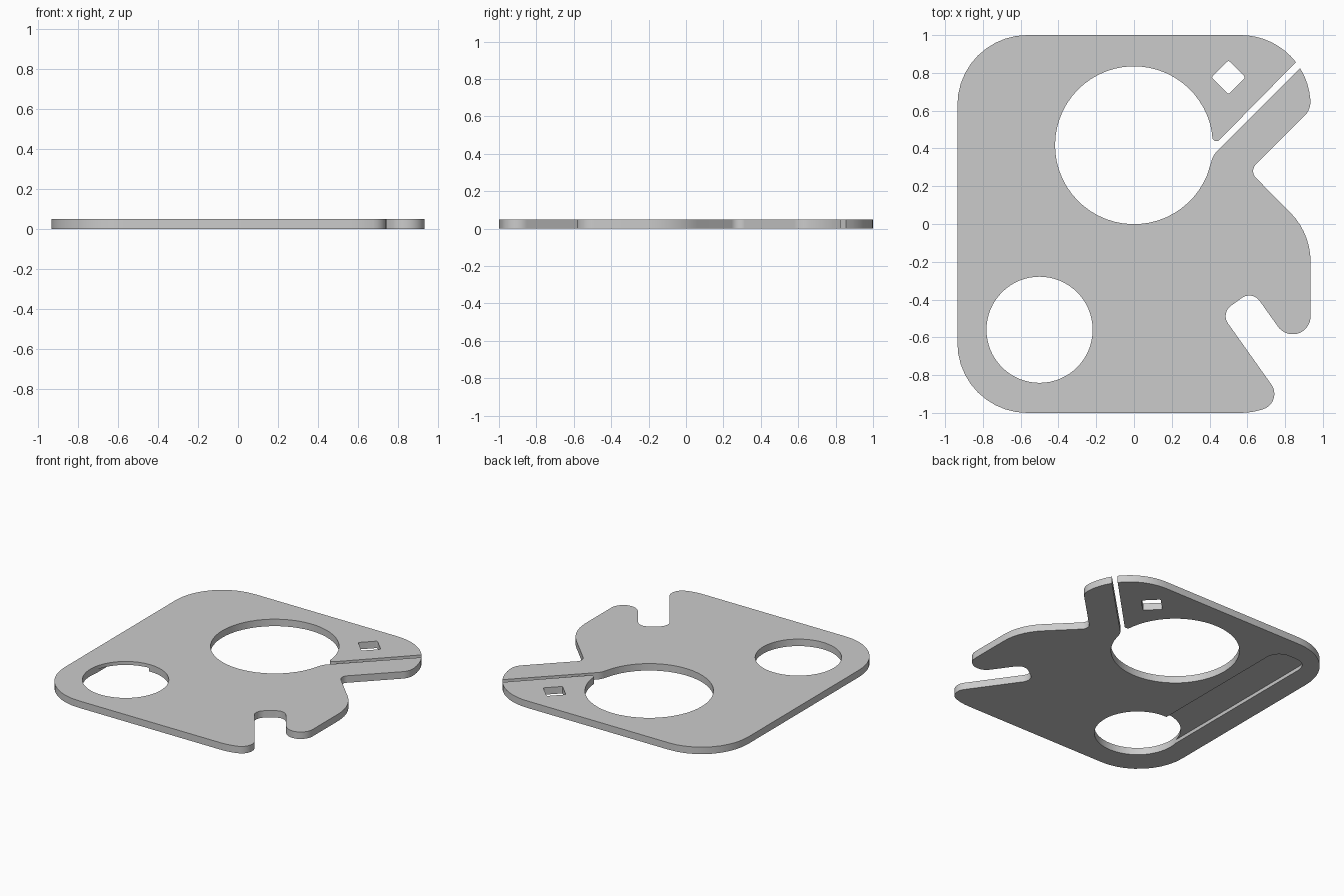
import bpy, bmesh
from math import cos, sin, pi, radians, tan, ceil
from mathutils import Vector

if "Cube" in bpy.data.objects:
    bpy.data.objects.remove(bpy.data.objects["Cube"])

T = 0.05  # plate thickness


def arc(cx, cy, r, a0, a1, n):
    """Points on an arc, as sharp profile corners."""
    return [(cx + r * cos(radians(a0 + (a1 - a0) * i / n)),
             cy + r * sin(radians(a0 + (a1 - a0) * i / n)), 0) for i in range(n + 1)]


def rounded(profile):
    """Turn (x, y, radius) corners into a filleted outline."""
    out = []
    for i, (x, y, r) in enumerate(profile):
        p = Vector((x, y))
        if r == 0:
            out.append(p)
            continue
        a = (Vector(profile[i - 1][:2]) - p).normalized()
        b = (Vector(profile[(i + 1) % len(profile)][:2]) - p).normalized()
        half = a.angle(b) / 2
        c = p + (a + b).normalized() * (r / sin(half))
        start = p + a * (r / tan(half)) - c
        end = p + b * (r / tan(half)) - c
        sweep = pi - 2 * half
        n = max(4, ceil(sweep / radians(9)))
        for k in range(n + 1):
            t = k / n
            out.append(c + (start * sin((1 - t) * sweep) + end * sin(t * sweep)) / sin(sweep))
    return out


def prism(name, profile, z0, z1):
    bm = bmesh.new()
    face = bm.faces.new([bm.verts.new((p.x, p.y, z0)) for p in rounded(profile)])
    ext = bmesh.ops.extrude_face_region(bm, geom=[face])
    top = [v for v in ext["geom"] if isinstance(v, bmesh.types.BMVert)]
    bmesh.ops.translate(bm, verts=top, vec=(0, 0, z1 - z0))
    bmesh.ops.recalc_face_normals(bm, faces=bm.faces)
    mesh = bpy.data.meshes.new(name)
    bm.to_mesh(mesh)
    bm.free()
    obj = bpy.data.objects.new(name, mesh)
    bpy.context.collection.objects.link(obj)
    return obj


# Outer outline, running through the slit and around the large hole
outline = [(-0.935, 1, 0.37), (-0.935, -1, 0.37)]
outline += arc(0.565, -0.63, 0.37, -90, -72, 3)                    # bottom edge
outline += [(0.794, -0.944, 0.085),                                # hook notch
            (0.459, -0.472, 0.067), (0.626, -0.352, 0.067),
            (0.935, -0.786, 0.095)]
outline += arc(0.565, -0.2, 0.37, 0, 45, 7)                        # right shoulder
outline += [(0.61, 0.28, 0.05), (0.934, 0.604, 0.1)]               # V notch
outline += arc(0.565, 0.63, 0.37, 4, 31.8, 4)                      # corner below slit
outline += [(0.42, 0.365, 0.1)]                                    # slit mouth
outline += arc(0, 0.417, 0.418, -22, -351, 52)                     # large hole
outline += [(0.418, 0.41, 0.022)]
outline += arc(0.565, 0.63, 0.37, 37.8, 90, 8)                     # corner above slit
plate = prism("plate", outline, 0, T)

# Cutters: round hole, diamond hole, shallow groove in the underside
cutters = [
    prism("round_hole_cutter", arc(-0.5, -0.56, 0.281, 0, 354.375, 63), -0.1, 0.15),
    prism("diamond_hole_cutter", [(0.5 + dx, 0.776 + dy, 0.01) for dx, dy in
          ((0.09, 0), (0, 0.09), (-0.09, 0), (0, -0.09))], -0.1, 0.15),
    prism("groove_cutter", [(-0.775, -0.56, 0), (-0.51, -0.56, 0),
          (-0.51, 0.84, 0.1), (-0.775, 0.84, 0.1)], -0.1, 0.025),
]
bpy.context.view_layer.objects.active = plate
plate.select_set(True)
for cutter in cutters:
    mod = plate.modifiers.new(cutter.name, "BOOLEAN")
    mod.operation, mod.solver, mod.object = "DIFFERENCE", "EXACT", cutter
    bpy.ops.object.modifier_apply(modifier=mod.name)
for cutter in cutters:
    bpy.data.objects.remove(cutter, do_unlink=True)

bpy.ops.object.shade_smooth_by_angle(angle=radians(30))
